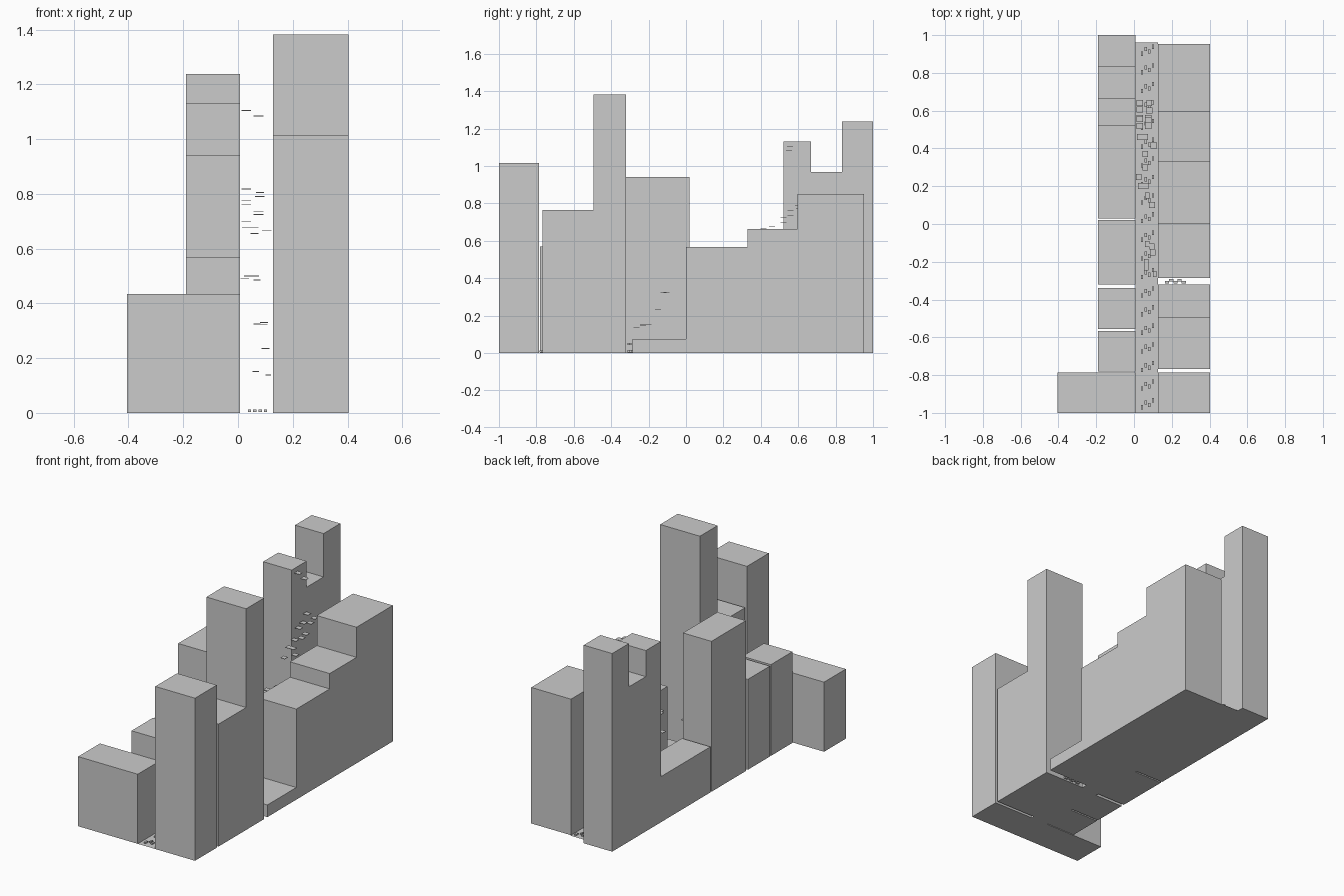
import bpy, bmesh
from mathutils import Matrix, Vector


def add_boxes(name, boxes):
    """One object from (x0, x1, y0, y1, z0, z1) boxes."""
    bm = bmesh.new()
    for x0, x1, y0, y1, z0, z1 in boxes:
        mid = Vector((x0 + x1, y0 + y1, z0 + z1)) / 2
        size = Matrix.Diagonal((x1 - x0, y1 - y0, z1 - z0, 1))
        bmesh.ops.create_cube(bm, size=1, matrix=Matrix.Translation(mid) @ size)
    mesh = bpy.data.meshes.new(name)
    bm.to_mesh(mesh)
    bm.free()
    obj = bpy.data.objects.new(name, mesh)
    bpy.context.collection.objects.link(obj)
    return obj


# Left row of buildings: x start, y start, y end, height
left = [(-.405, -1, -.785, .435), (-.19, -.78, -.567, .57), (-.19, -.557, -.34, .565),
        (-.19, -.32, .02, .94), (-.19, .03, .52, .285), (-.19, .52, .668, 1.13),
        (-.19, .668, .835, .967), (-.19, .835, 1, 1.238)]
for x0, y0, y1, h in left:
    add_boxes("left_building", [(x0, .007, y0, y1, 0, h)])

# Right row of buildings: y start, y end, height
right = [(-1, -.785, 1.016), (-.767, -.495, .765), (-.495, -.32, 1.382), (-.286, 0, .076),
         (0, .33, .566), (.33, .595, .662), (.595, .953, .85)]
for y0, y1, h in right:
    add_boxes("right_building", [(.128, .403, y0, y1, 0, h)])

# Flat street between the rows
bpy.ops.mesh.primitive_plane_add(size=1, location=(.0675, -.02, 0))
street = bpy.context.object
street.name = "street"
street.scale = (.121, 1.96, 1)

# Four staggered columns of small blocks along the street
blocks = []
for col in range(4):
    x = .042 + col * .0195
    for row in range(20):
        y = -.97 + row * .0985 + (col % 2) * .025 + (col // 2) * .012
        blocks.append((x - .006, x + .006, y - .011, y + .011, .004, .013))
add_boxes("street_blocks", blocks)

# Small blocks in the side alley, two stacked lanes
alley = []
for layer in range(2):
    for i in range(5):
        x = .175 + i * .022
        y = -.308 + (i % 2) * .01
        z = .004 + layer * .038
        alley.append((x - .011, x + .011, y - .006, y + .006, z, z + .012))
add_boxes("alley_blocks", alley)

# Thin floating platforms climbing along the street: x, y, z, width
steps = [(.11, -.265, .138, .02), (.065, -.23, .15, .025), (.1, -.15, .235, .03),
         (.065, -.2, .152, .025), (.07, -.105, .325, .025), (.095, -.12, .322, .025),
         (.095, .1, .33, .03), (.07, .15, .485, .025), (.05, .2, .5, .055),
         (.025, .25, .492, .03), (.06, .3, .5, .03), (.06, .37, .655, .03),
         (.105, .415, .667, .035), (.045, .46, .678, .06), (.03, .52, .7, .035),
         (.075, .52, .725, .035), (.03, .56, .76, .035), (.075, .56, .735, .035),
         (.03, .605, .775, .035), (.08, .6, .79, .035), (.03, .64, .818, .035),
         (.08, .64, .805, .03), (.03, .555, 1.105, .035), (.075, .55, 1.085, .035)]
add_boxes("floating_platforms",
          [(x - w / 2, x + w / 2, y - .016, y + .016, z - .0015, z + .0015)
           for x, y, z, w in steps])
